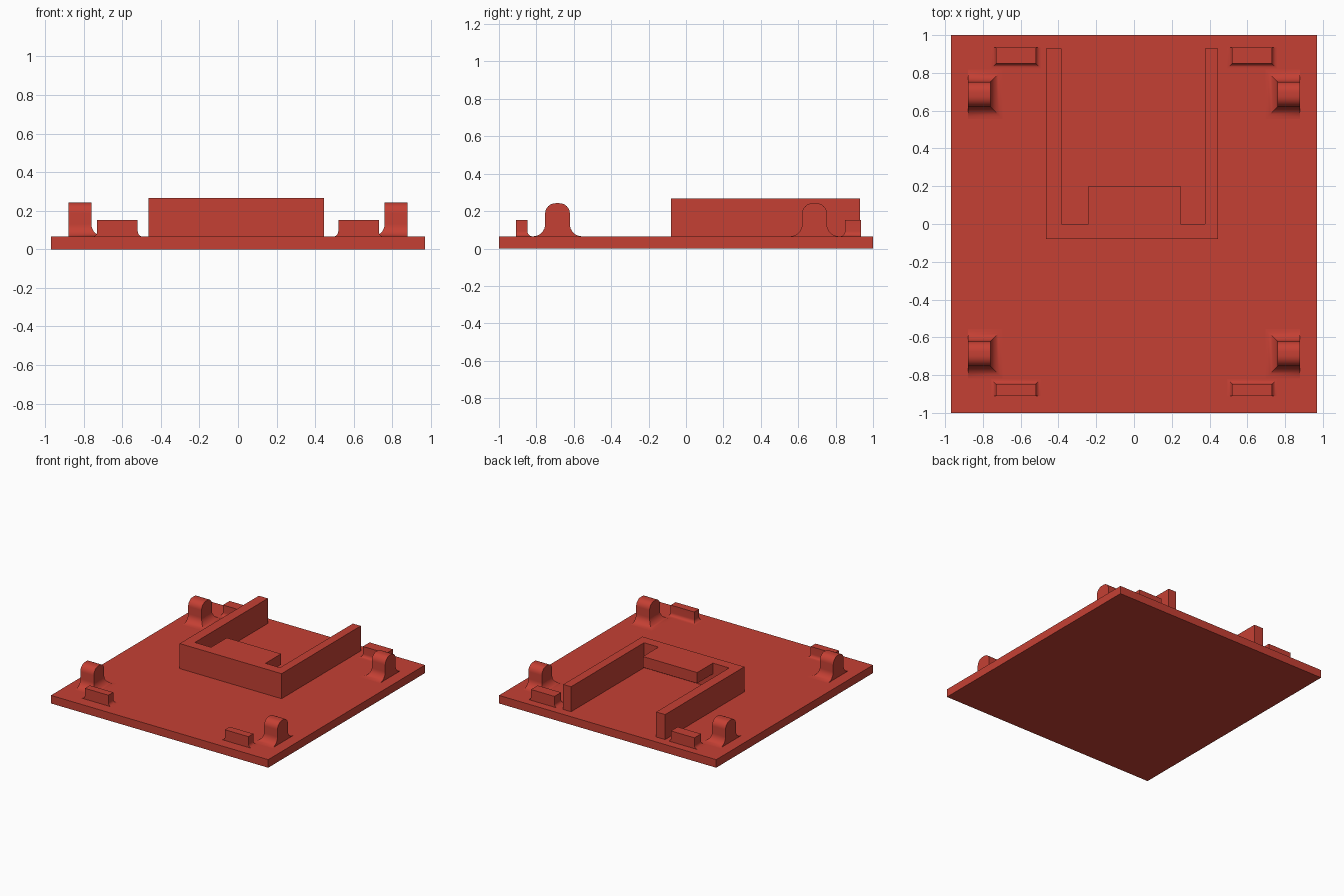
import bpy, bmesh, math

if "Cube" in bpy.data.objects:
    bpy.data.objects.remove(bpy.data.objects["Cube"])

red = bpy.data.materials.new("brick_red")
red.diffuse_color = (0.56, 0.051, 0.034, 1)
red.use_nodes = True
red.node_tree.nodes["Principled BSDF"].inputs["Base Color"].default_value = red.diffuse_color
BASE = 0.065  # top of the base plate


def finish(name, bm, smooth=False):
    bmesh.ops.recalc_face_normals(bm, faces=bm.faces)
    me = bpy.data.meshes.new(name)
    bm.to_mesh(me)
    bm.free()
    ob = bpy.data.objects.new(name, me)
    bpy.context.collection.objects.link(ob)
    me.materials.append(red)
    if smooth:
        bpy.ops.object.select_all(action='DESELECT')
        ob.select_set(True)
        bpy.context.view_layer.objects.active = ob
        bpy.ops.object.shade_smooth_by_angle(angle=math.radians(35))
    return ob


def extrude(name, points, z0, z1):
    bm = bmesh.new()
    face = bm.faces.new([bm.verts.new((x, y, z0)) for x, y in points])
    ext = bmesh.ops.extrude_face_region(bm, geom=[face])
    for v in ext["geom"]:
        if isinstance(v, bmesh.types.BMVert):
            v.co.z = z1
    return finish(name, bm)


def rect(x0, x1, y0, y1):
    return [(x0, y0), (x1, y0), (x1, y1), (x0, y1)]


def flared_post(name, xs, ys, top, r, grow, round_r=0.0):
    """Stack of rectangles: concave flare at the foot, optional rounded top.
    grow = which sides (x0, x1, y0, y1) flare outwards."""
    n = 8
    arc = [i / n * math.pi / 2 for i in range(n + 1)]
    levels = [(r * (1 - math.sin(a)), 0, BASE + r * (1 - math.cos(a))) for a in arc]
    if round_r:
        levels += [(0, round_r * (1 - math.cos(a)), top - round_r * (1 - math.sin(a))) for a in arc]
    else:
        levels.append((0, 0, top))
    bm = bmesh.new()
    rings = []
    for d, inset, z in levels:
        pts = rect(xs[0] - d * grow[0], xs[1] + d * grow[1],
                   ys[0] - d * grow[2] + inset, ys[1] + d * grow[3] - inset)
        rings.append([bm.verts.new((x, y, z)) for x, y in pts])
    for a, b in zip(rings, rings[1:]):
        for i in range(4):
            j = (i + 1) % 4
            bm.faces.new((a[i], a[j], b[j], b[i]))
    bm.faces.new(rings[0])
    bm.faces.new(rings[-1])
    return finish(name, bm, True)


# Base plate
extrude("base_plate", rect(-0.97, 0.97, -1, 1), 0, BASE)

# U-shaped holder wall with an overhanging ledge flush with its top
extrude("holder_wall", [(-0.465, -0.08), (0.445, -0.08), (0.445, 0.93), (0.375, 0.93),
                        (0.375, 0), (-0.385, 0), (-0.385, 0.93), (-0.465, 0.93)], BASE, 0.267)
extrude("holder_ledge", rect(-0.24, 0.245, 0, 0.2), 0.18, 0.267)

for sx, side in ((-1, "left"), (1, "right")):
    for sy, end in ((-1, "front"), (1, "back")):
        # Hinge lug, flared on three sides, drilled through
        xs = sorted((sx * 0.76, sx * 0.88))
        yc = sy * 0.687
        lug = flared_post(f"hinge_lug_{end}_{side}", xs, (yc - 0.066, yc + 0.066), 0.242, 0.065,
                          (sx > 0, sx < 0, 1, 1), 0.055)
        bm = bmesh.new()
        bmesh.ops.create_cone(bm, cap_ends=True, segments=32, radius1=0.038, radius2=0.038, depth=0.5)
        for v in bm.verts:
            v.co = (v.co.z + sx * 0.82, v.co.y + yc, v.co.x + 0.155)
        cutter = finish("hole_cutter", bm)
        mod = lug.modifiers.new("hole", 'BOOLEAN')
        mod.operation, mod.object, mod.solver = 'DIFFERENCE', cutter, 'EXACT'
        bpy.context.view_layer.objects.active = lug
        bpy.ops.object.modifier_apply(modifier=mod.name)
        bpy.data.objects.remove(cutter)
        bpy.ops.object.shade_smooth_by_angle(angle=math.radians(35))

        # Locating tab beside the lug
        ys = (0.85, 0.935) if sy > 0 else (-0.91, -0.848)
        flared_post(f"locating_tab_{end}_{side}", sorted((sx * 0.52, sx * 0.73)), ys, 0.152, 0.027,
                    (1, 1, sy > 0, sy < 0))
